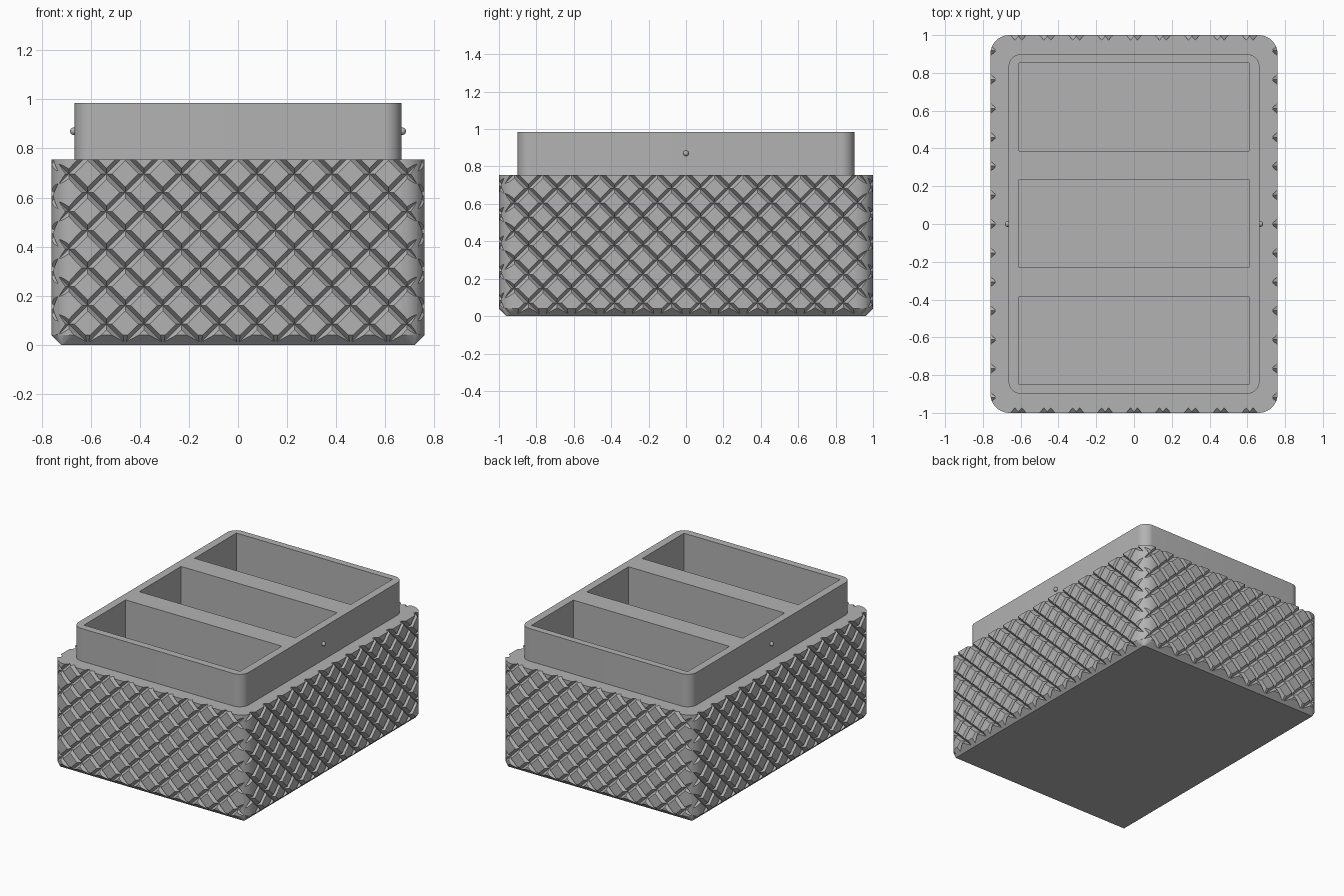
import bpy, bmesh, math
from mathutils import Vector

if "Cube" in bpy.data.objects:
    bpy.data.objects.remove(bpy.data.objects["Cube"], do_unlink=True)

HX, HY, H = 0.76, 1.0, 0.755      # box half sizes and height
TX, TY, TOP = 0.665, 0.9, 0.985   # tray half sizes and top
PITCH = 0.153                     # spacing of the diamond pattern

grey = bpy.data.materials.new("plain grey")
grey.use_nodes = True
colour = (0.45, 0.45, 0.45, 1)
grey.diffuse_color = colour
grey.node_tree.nodes["Principled BSDF"].inputs["Base Color"].default_value = colour


def finish(name, bm):
    bmesh.ops.recalc_face_normals(bm, faces=bm.faces)
    mesh = bpy.data.meshes.new(name)
    bm.to_mesh(mesh)
    bm.free()
    mesh.materials.append(grey)
    obj = bpy.data.objects.new(name, mesh)
    bpy.context.collection.objects.link(obj)
    return obj


def outline(hx, hy, r, steps=10):
    """Rounded rectangle, anticlockwise."""
    pts = []
    for k, (sx, sy) in enumerate([(1, 1), (-1, 1), (-1, -1), (1, -1)]):
        for i in range(steps + 1):
            a = math.pi / 2 * (k + i / steps)
            pts.append((sx * (hx - r) + r * math.cos(a), sy * (hy - r) + r * math.sin(a)))
    return pts


def loft(name, sections):
    """Solid through (half x, half y, corner radius, z) sections."""
    bm = bmesh.new()
    rings = [[bm.verts.new((x, y, z)) for x, y in outline(hx, hy, r)]
             for hx, hy, r, z in sections]
    for low, high in zip(rings, rings[1:]):
        for i in range(len(low)):
            j = (i + 1) % len(low)
            bm.faces.new((low[i], low[j], high[j], high[i]))
    bm.faces.new(rings[0][::-1])
    bm.faces.new(rings[-1])
    return finish(name, bm)


def cut(target, cutter):
    mod = target.modifiers.new("cut", 'BOOLEAN')
    mod.operation, mod.solver, mod.object = 'DIFFERENCE', 'EXACT', cutter
    bpy.context.view_layer.update()
    bpy.ops.object.select_all(action='DESELECT')
    target.select_set(True)
    bpy.context.view_layer.objects.active = target
    bpy.ops.object.modifier_apply(modifier=mod.name)
    bpy.data.objects.remove(cutter, do_unlink=True)


def groove_bars(along, normal, half, reach, slope, z_cross):
    """Parallel diagonal V bars on two opposite faces."""
    bm = bmesh.new()
    up = Vector((0, 0, 1))
    run = (along + slope * up).normalized()
    side = (up - slope * along).normalized()
    count = int((half + H) / PITCH) + 2
    for face in (1, -1):
        out = normal * face
        for k in range(-count, count + 1):
            mid = out * reach + along * (k * PITCH) + up * z_cross
            tri = [-0.027 * out, 0.032 * out + 0.035 * side, 0.032 * out - 0.035 * side]
            ends = [[bm.verts.new(mid + run * d + t) for t in tri] for d in (-1.5, 1.5)]
            bm.faces.new(ends[0])
            bm.faces.new(ends[1][::-1])
            for i in range(3):
                j = (i + 1) % 3
                bm.faces.new((ends[0][i], ends[0][j], ends[1][j], ends[1][i]))
    return finish("groove_cutter", bm)


def smooth(obj):
    bpy.ops.object.select_all(action='DESELECT')
    obj.select_set(True)
    bpy.context.view_layer.objects.active = obj
    bpy.ops.object.shade_smooth_by_angle(angle=math.radians(25))


# Outer box with a chamfered foot, diamond grooves and a cavity
box = loft("grooved_box", [(HX - 0.04, HY - 0.04, 0.005, 0),
                           (HX, HY, 0.1, 0.04), (HX, HY, 0.1, H)])
X, Y = Vector((1, 0, 0)), Vector((0, 1, 0))
for slope in (1, -1):
    cut(box, groove_bars(X, Y, HX, HY, slope, H + 0.018))
    cut(box, groove_bars(Y, X, HY, HX, slope, H + 0.004))
cut(box, loft("cavity_cutter", [(TX - 0.01, TY - 0.01, 0.06, z) for z in (0.035, 1.2)]))
smooth(box)

# Inner tray with three pockets
tray = loft("inner_tray", [(TX, TY, 0.07, z) for z in (0.03, TOP)])
for y in (-0.616, 0.003, 0.62):
    bm = bmesh.new()
    bmesh.ops.create_cube(bm, size=1)
    bmesh.ops.scale(bm, vec=(1.22, 0.466, 1.2), verts=bm.verts)
    bmesh.ops.translate(bm, vec=(0, y, 0.66), verts=bm.verts)
    cut(tray, finish("pocket_cutter", bm))
smooth(tray)

# Small snap bumps on the tray sides
for label, s in (("left", 1), ("right", -1)):
    bm = bmesh.new()
    bmesh.ops.create_uvsphere(bm, u_segments=16, v_segments=10, radius=0.015)
    bmesh.ops.translate(bm, vec=(s * (TX + 0.004), 0, 0.87), verts=bm.verts)
    smooth(finish(label + "_snap_bump", bm))
